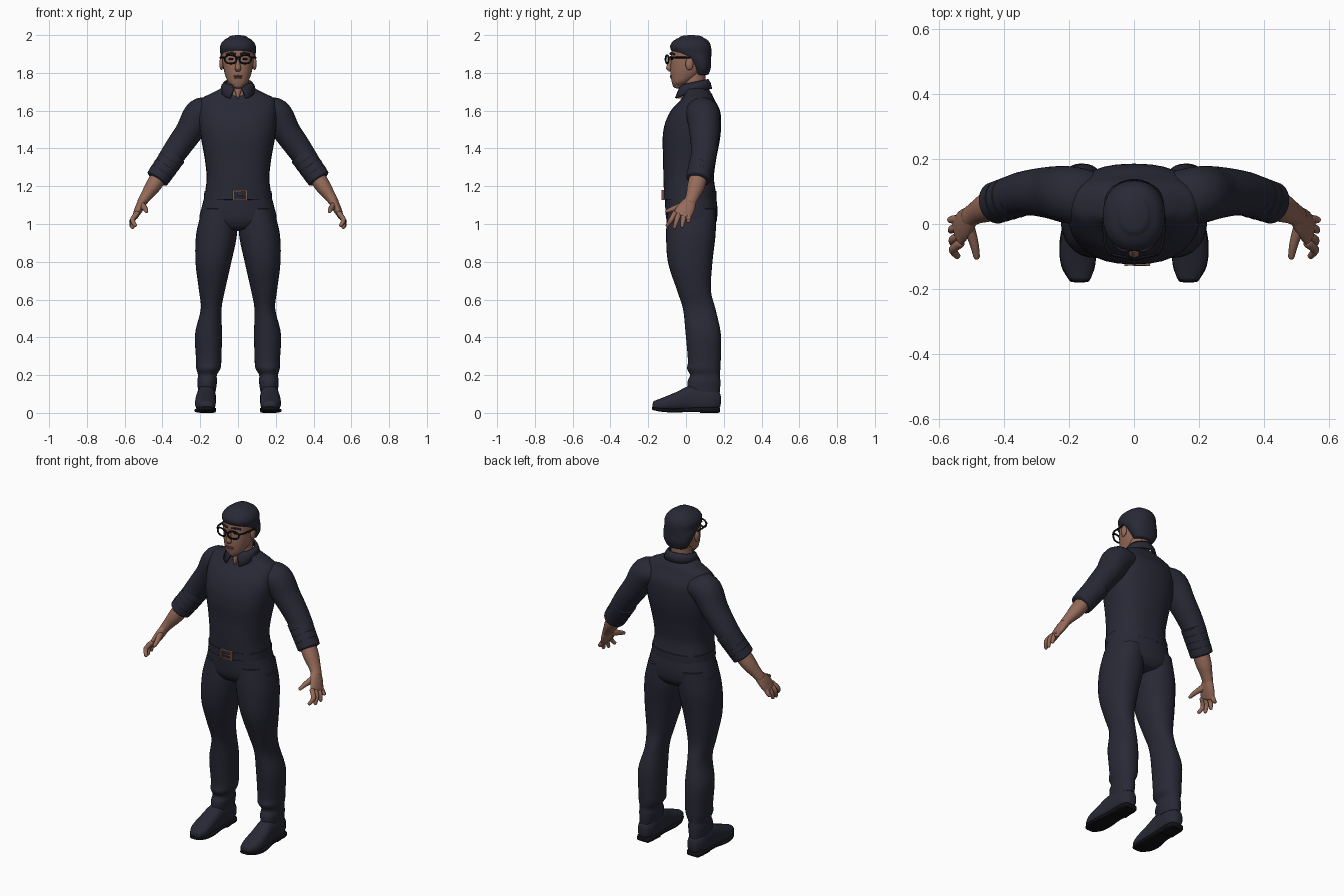
import bpy
import bmesh
import math
from mathutils import Vector

cube = bpy.data.objects.get("Cube")
if cube:
    bpy.data.objects.remove(cube, do_unlink=True)

X, Y, Z = Vector((1, 0, 0)), Vector((0, 1, 0)), Vector((0, 0, 1))


def material(name, r, g, b):
    mat = bpy.data.materials.new(name)
    mat.use_nodes = True
    mat.diffuse_color = (r, g, b, 1)
    mat.node_tree.nodes["Principled BSDF"].inputs["Base Color"].default_value = (r, g, b, 1)
    return mat


navy = material("dark navy", .021, .022, .036)
black = material("black", .006, .006, .008)
skin = material("brown skin", .30, .145, .10)
lip = material("lip brown", .2, .085, .065)
copper = material("buckle copper", .22, .11, .08)


def finish(name, bm, mat, mirror=False, angle=50):
    bmesh.ops.recalc_face_normals(bm, faces=bm.faces)
    mesh = bpy.data.meshes.new(name)
    bm.to_mesh(mesh)
    bm.free()
    mesh.materials.append(mat)
    obj = bpy.data.objects.new(name, mesh)
    bpy.context.collection.objects.link(obj)
    bpy.ops.object.select_all(action='DESELECT')
    obj.select_set(True)
    bpy.context.view_layer.objects.active = obj
    bpy.ops.object.shade_smooth_by_angle(angle=math.radians(angle))
    if mirror:
        obj.modifiers.new("mirror", 'MIRROR')
    return obj


def spline(rows, steps):
    """Smooth interpolation through rows of numbers."""
    out = []
    for i in range(len(rows) - 1):
        quad = [rows[max(i - 1, 0)], rows[i], rows[i + 1], rows[min(i + 2, len(rows) - 1)]]
        for k in range(steps):
            t = k / steps
            out.append([b + t * ((c - a) + t * ((2 * a - 5 * b + 4 * c - d)
                        + t * (3 * b - a - 3 * c + d))) / 2 for a, b, c, d in zip(*quad)])
    return out + [list(rows[-1])]


def loft(name, rows, mat, axis=None, side=X, power=2, bulge=.5, mirror=False, steps=5, segs=32):
    """Skin of oval rings; each row is x, y, z, half width along side, other half width."""
    rings = spline(rows, steps)
    points = [Vector(r[:3]) for r in rings]
    last = len(rings) - 1
    sections = []
    for i, ring in enumerate(rings):
        t = axis or (points[min(i + 1, last)] - points[max(i - 1, 0)]).normalized()
        sections.append((points[i], t, ring[3], ring[4]))

    def dome(end, before):
        p, t, a, b = end
        out = t if (p - before[0]).dot(t) > 0 else -t
        return [(p + out * min(a, b) * bulge * math.sin(w), t, a * math.cos(w), b * math.cos(w))
                for w in (.4, .8, 1.2, 1.45)]

    if bulge:
        sections = dome(sections[0], sections[1])[::-1] + sections + dome(sections[-1], sections[-2])
    bm = bmesh.new()
    loops = []
    for p, t, a, b in sections:
        u = (side - t * side.dot(t)).normalized()
        v = t.cross(u)
        loop = []
        for k in range(segs):
            w = math.tau * k / segs
            c, s = math.cos(w), math.sin(w)
            c = math.copysign(abs(c) ** (2 / power), c)
            s = math.copysign(abs(s) ** (2 / power), s)
            loop.append(bm.verts.new(p + u * a * c + v * b * s))
        loops.append(loop)
    for lo, hi in zip(loops, loops[1:]):
        for k in range(segs):
            n = (k + 1) % segs
            bm.faces.new((lo[k], lo[n], hi[n], hi[k]))
    bm.faces.new(loops[0])
    bm.faces.new(loops[-1])
    return finish(name, bm, mat, mirror)


def stack(name, rows, mat, **options):
    """Centred loft of level rings; each row is z, y, half width, half depth."""
    return loft(name, [(0, y, z, a, b) for z, y, a, b in rows], mat, axis=Z, **options)


def rod(name, path, radius, mat, **options):
    return loft(name, [(*p, radius, radius) for p in path], mat, segs=10, steps=3, **options)


def ball(name, centre, size, mat, mirror=False):
    bm = bmesh.new()
    bmesh.ops.create_uvsphere(bm, u_segments=20, v_segments=12, radius=1)
    bmesh.ops.scale(bm, vec=size, verts=bm.verts)
    bmesh.ops.translate(bm, vec=centre, verts=bm.verts)
    return finish(name, bm, mat, mirror)


def box(name, centre, size, mat):
    bm = bmesh.new()
    bmesh.ops.create_cube(bm, size=1)
    bmesh.ops.scale(bm, vec=size, verts=bm.verts)
    bmesh.ops.translate(bm, vec=centre, verts=bm.verts)
    return finish(name, bm, mat)


# Shirt body
stack("shirt_body", [
    (1.175, .02, .173, .137), (1.25, .014, .166, .134), (1.35, .02, .177, .141),
    (1.45, .028, .195, .152), (1.53, .037, .205, .149), (1.6, .05, .207, .130),
    (1.66, .062, .195, .088), (1.69, .062, .145, .074), (1.72, .05, .085, .064)],
    navy, power=2.4, bulge=.05)

# Sleeves with rolled cuffs
loft("sleeve", [
    (.14, .08, 1.595, .085, .07), (.2, .09, 1.58, .088, .085), (.258, .097, 1.49, .08, .073),
    (.315, .097, 1.41, .071, .068), (.36, .09, 1.345, .066, .063), (.4, .078, 1.285, .06, .058)],
    navy, side=Y, mirror=True)
for i in range(4):
    x, z, r = .342 + .021 * i, 1.362 - .03 * i, .068 - .001 * i
    loft("cuff_roll", [(x, .094 - .007 * i, z, r, r), (x + .022, .086 - .007 * i, z - .032, r, r * .95)],
         navy, side=Y, bulge=.18, mirror=True)

# Forearms, palms and fingers
loft("forearm", [
    (.395, .075, 1.285, .048, .045), (.45, .053, 1.2, .046, .041), (.485, .036, 1.15, .036, .031),
    (.51, .02, 1.113, .032, .025)], skin, side=Y, mirror=True)
loft("palm", [
    (.502, .026, 1.125, .032, .024), (.522, .002, 1.085, .046, .023), (.542, -.022, 1.045, .048, .016)],
    skin, side=Y, mirror=True)
fingers = {
    "index_finger": (-.06, -.098, .545, .985), "middle_finger": (-.036, -.06, .558, .976),
    "ring_finger": (-.01, -.02, .564, .982), "little_finger": (.014, .013, .566, 1.008)}
for name, (root, tip, x, z) in fingers.items():
    loft(name, [(.536, root, 1.055, .014, .014), (.558, (root + tip) / 2, 1.022, .013, .013),
                (x, tip, z + .008, .01, .01)], skin, side=Y, bulge=1, mirror=True, segs=12)
loft("thumb", [(.51, -.005, 1.1, .022, .018), (.493, -.06, 1.083, .015, .014),
               (.485, -.1, 1.068, .01, .01)], skin, side=Z, bulge=1, mirror=True, segs=12)

# Trousers
stack("trouser_seat", [
    (.985, .03, .15, .115), (1.02, .03, .203, .133), (1.09, .028, .192, .138), (1.17, .022, .17, .133)],
    navy, power=2.3, bulge=.2)
loft("trouser_leg", [
    (.1, .03, 1.08, .088, .128), (.113, .026, .95, .108, .131), (.13, .022, .8, .095, .118),
    (.138, .042, .65, .069, .09), (.142, .07, .55, .055, .086), (.156, .091, .42, .071, .093),
    (.155, .097, .28, .067, .087), (.157, .094, .235, .064, .088), (.162, .1, .2, .05, .079),
    (.163, .095, .165, .052, .087), (.165, .094, .11, .046, .086)],
    navy, axis=Z, power=2.2, bulge=.05, mirror=True)

# Belt and buckle
stack("belt", [(1.13, .021, .181, .141), (1.175, .02, .178, .141)], navy, power=2.3, bulge=.04, steps=1)
for s in (-1, 1):
    box("buckle_upright", (.01 + s * .034, -.122, 1.153), (.011, .014, .054), copper)
    box("buckle_bar", (.01, -.122, 1.153 + s * .023), (.075, .012, .008), copper)
rod("buckle_pin", [(.0, -.125, 1.153), (.04, -.125, 1.153)], .004, copper, side=Y)

# Shoes
loft("shoe", [
    (.165, .168, .068, .036, .05), (.166, .13, .07, .049, .064), (.168, .03, .076, .05, .07),
    (.172, -.05, .061, .054, .05), (.172, -.12, .046, .053, .036), (.168, -.165, .04, .036, .025)],
    navy, axis=-Y, power=2.5, mirror=True)
loft("shoe_sole", [
    (.166, .174, .016, .038, .014), (.166, .14, .016, .05, .014), (.168, .03, .017, .048, .012),
    (.173, -.06, .012, .057, .01), (.172, -.13, .016, .052, .01), (.168, -.176, .024, .03, .009)],
    black, axis=-Y, power=4, mirror=True)
loft("shoe_heel", [(.166, .172, .012, .04, .012), (.166, .075, .012, .048, .012)],
     black, axis=-Y, power=5, bulge=.1, mirror=True)

# Neck and open collar
stack("neck", [(1.68, .045, .064, .062), (1.75, .042, .057, .06), (1.82, .045, .056, .06)], skin)
loft("open_neck", [(0, -.028, 1.665, .005, .014), (0, -.016, 1.70, .016, .02), (0, -.006, 1.735, .028, .022)],
     skin, axis=Z, bulge=0)
bm = bmesh.new()
strips = []
for k in range(41):
    w = math.radians(-166 + 332 * k / 40)
    front = (1 - math.cos(w)) / 2
    wing = max(0, front - .6) / .4
    edge = [(.07, .068, 1.765 - .03 * front), (.083, .08, 1.745 - .025 * front),
            (.09 + .012 * wing, .088 + .016 * wing, 1.715 - .02 * front - .03 * wing)]
    strips.append([bm.verts.new((a * math.sin(w * (1 - .06 * wing * (j == 2))),
                                 .046 + b * math.cos(w), z)) for j, (a, b, z) in enumerate(edge)])
for a, b in zip(strips, strips[1:]):
    for j in range(2):
        bm.faces.new((a[j], a[j + 1], b[j + 1], b[j]))
collar = finish("collar", bm, navy)
thick = collar.modifiers.new("thickness", 'SOLIDIFY')
thick.thickness = .01
thick.offset = 0

# Head, nose, ears and mouth
stack("head", [
    (1.732, -.04, .03, .03), (1.75, -.028, .051, .047), (1.785, -.005, .067, .076),
    (1.83, .01, .078, .092), (1.88, .02, .084, .1), (1.93, .026, .084, .1), (1.965, .028, .06, .075)],
    skin, power=2.2)
loft("nose", [(0, -.077, 1.885, .009, .01), (0, -.086, 1.85, .011, .013), (0, -.089, 1.823, .016, .016),
              (0, -.082, 1.812, .013, .012)], skin, axis=Z)
ball("ear", (.088, .018, 1.848), (.011, .021, .033), skin, mirror=True)
for z, w, y in ((1.783, .025, -.078), (1.774, .021, -.076)):
    ball("lip", (0, y, z), (w, .008, .005), lip)
ball("eye", (.036, -.075, 1.873), (.014, .006, .006), black, mirror=True)

# Short hair and eyebrows
stack("hair", [
    (1.795, .083, .062, .038), (1.83, .08, .082, .052), (1.87, .064, .091, .069),
    (1.905, .034, .094, .1), (1.94, .024, .095, .108), (1.97, .026, .078, .092), (1.988, .028, .05, .062)],
    navy, power=2.2, bulge=.24)
rod("eyebrow", [(.014, -.082, 1.9), (.036, -.08, 1.905), (.06, -.062, 1.898)], .005, navy,
    side=Z, mirror=True)

# Glasses
rim = [(.039 + .031 * math.copysign(abs(math.cos(w)) ** .7, math.cos(w)),
        -.1 + .008 * math.cos(w), 1.872 + .022 * math.sin(w))
       for w in (math.tau * k / 16 for k in range(17))]
rod("glasses_rim", rim, .0048, black, side=Y, mirror=True)
rod("glasses_bridge", [(-.012, -.104, 1.878), (0, -.106, 1.882), (.012, -.104, 1.878)], .004, black, side=Y)
rod("glasses_temple", [(.07, -.094, 1.882), (.088, -.06, 1.882), (.094, .02, 1.88)], .005, black,
    side=Z, mirror=True)
